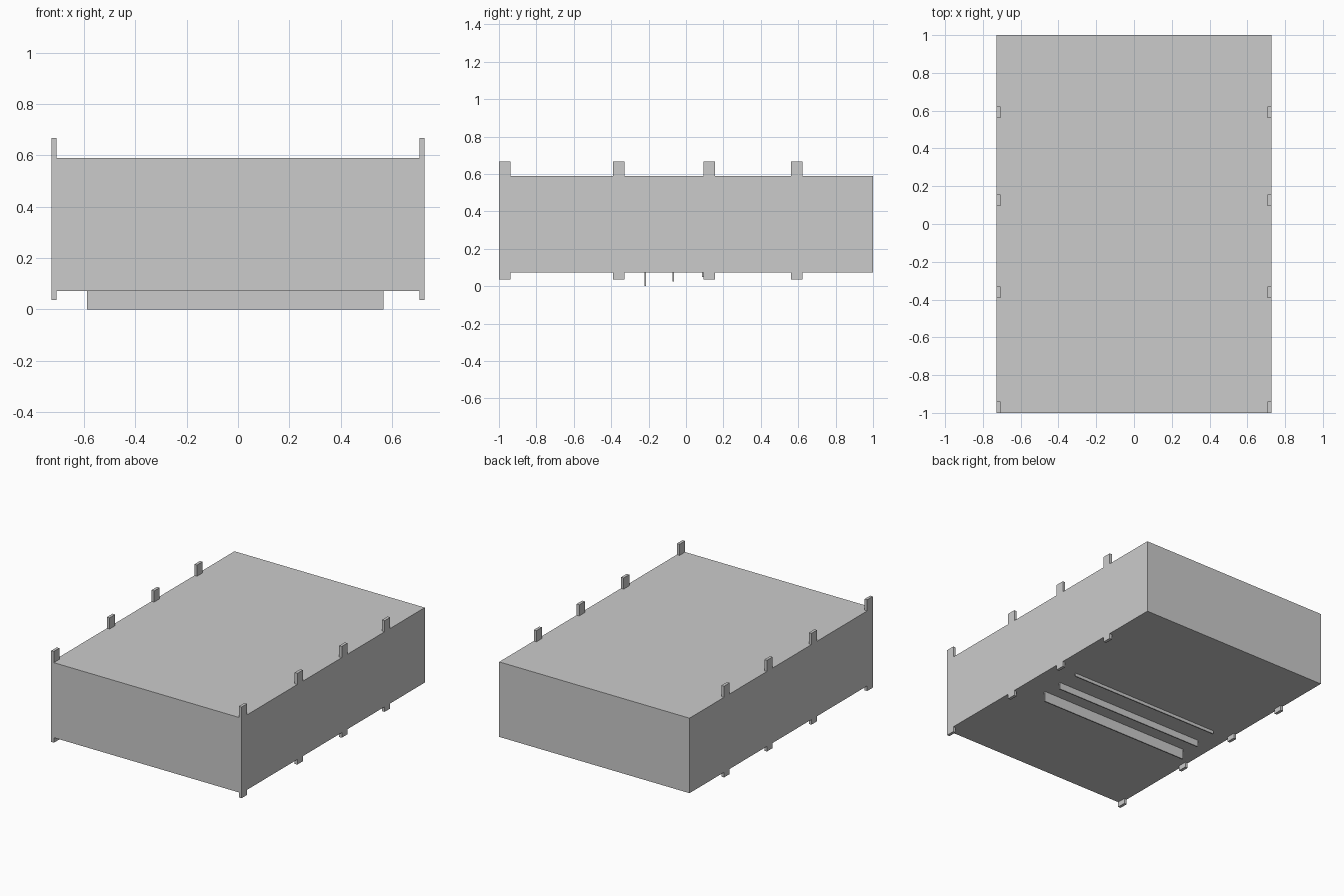
import bpy

if "Cube" in bpy.data.objects:
    bpy.data.objects.remove(bpy.data.objects["Cube"])


def box(name, x, y, z):
    """Box from (min, max) ranges on each axis."""
    centre = [(r[0] + r[1]) / 2 for r in (x, y, z)]
    bpy.ops.mesh.primitive_cube_add(size=1, location=centre)
    ob = bpy.context.object
    ob.name = name
    ob.scale = [r[1] - r[0] for r in (x, y, z)]
    bpy.ops.object.transform_apply(location=False, rotation=False, scale=True)
    return ob


HALF_W = 0.727
BOTTOM, TOP = 0.072, 0.59

# Main body
box("body", (-HALF_W, HALF_W), (-1, 1), (BOTTOM, TOP))

# Stake ends: pegs above and feet below, flush with both long sides
for i, y in enumerate((-1.0, -0.391, 0.094, 0.562), 1):
    for side, x in (("left", (-HALF_W, -HALF_W + 0.02)),
                    ("right", (HALF_W - 0.02, HALF_W))):
        box(f"{side}_peg_{i}", x, (y, y + 0.061), (TOP, 0.667))
        box(f"{side}_foot_{i}", x, (y, y + 0.061), (0.037, BOTTOM))

# Thin cross slats under the floor, shallower towards the back
for i, (y, z) in enumerate(((-0.217, 0.0), (-0.067, 0.025), (0.09, 0.05)), 1):
    box(f"under_slat_{i}", (-0.588, 0.568), (y - 0.004, y + 0.004), (z, BOTTOM))
